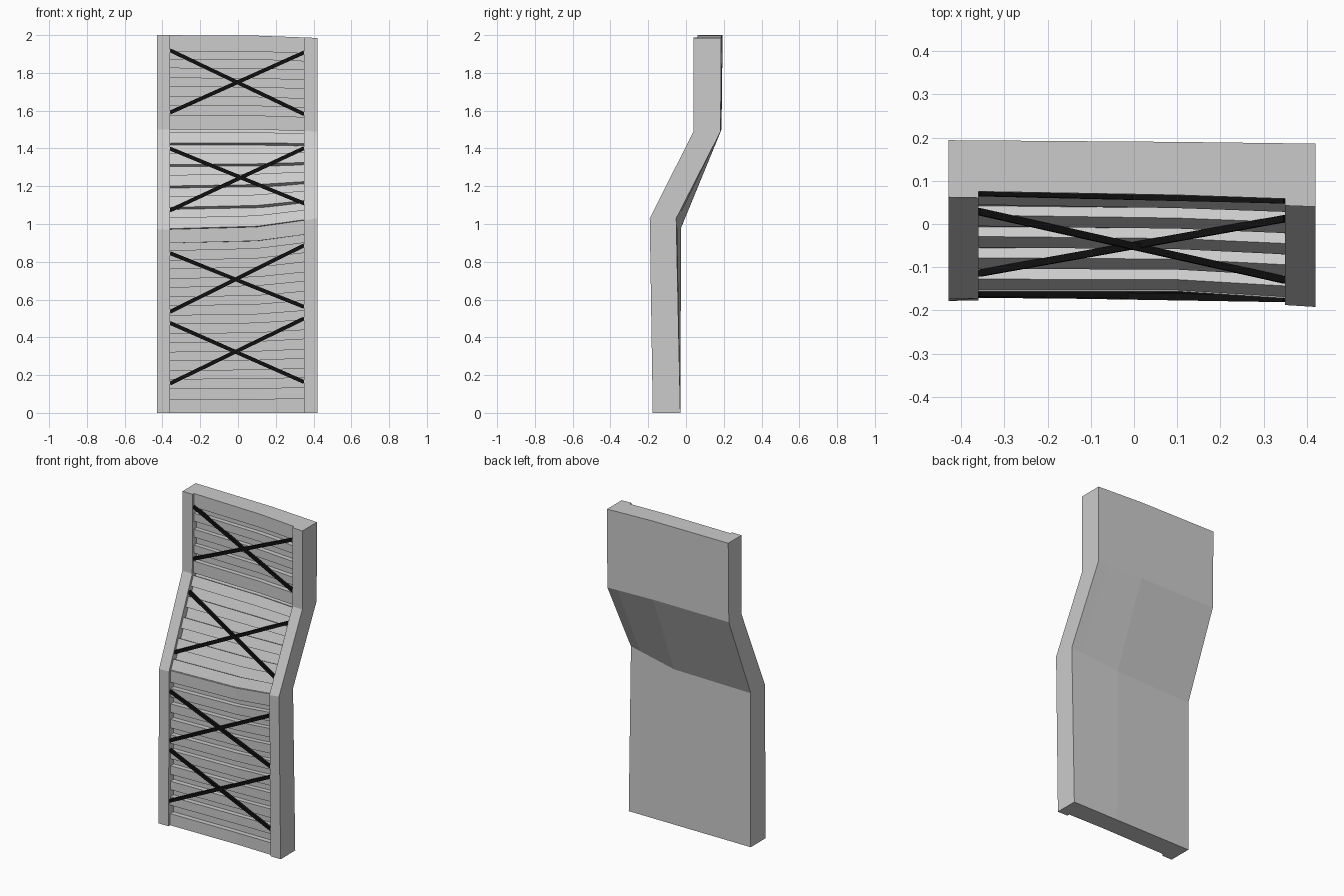
import bpy, bmesh, math
from mathutils import Vector

if "Cube" in bpy.data.objects:
    bpy.data.objects.remove(bpy.data.objects["Cube"])

# Nominal height knots, and slightly warped side profiles (y, z) at three x stations
KNOTS = [0, 1.0, 1.5, 2.0]
XS = [-0.43, 0.10, 0.42]
FRONT = [[(-.178, 0), (-.172, .97), (.06, 1.5), (.062, 2.0)],
         [(-.170, 0), (-.172, .985), (.05, 1.5), (.052, 1.997)],
         [(-.176, 0), (-.192, 1.03), (.04, 1.49), (.04, 1.985)]]
BACK = [[(-.03, 0), (-.03, .97), (.188, 1.5), (.194, 2.0)],
        [(-.03, 0), (-.026, .98), (.186, 1.5), (.19, 1.997)],
        [(-.03, 0), (-.052, 1.03), (.183, 1.49), (.186, 1.985)]]


def span(values, v):
    i = 0
    while i < len(values) - 2 and v > values[i + 1]:
        i += 1
    return i, (v - values[i]) / (values[i + 1] - values[i])


def surface(table, x, t):
    i, fx = span(XS, x)
    k, ft = span(KNOTS, t)
    a = Vector(table[i][k]).lerp(Vector(table[i][k + 1]), ft)
    b = Vector(table[i + 1][k]).lerp(Vector(table[i + 1][k + 1]), ft)
    p = a.lerp(b, fx)
    return Vector((x, p.x, p.y))


def inset(x, t, depth, mid):
    """Front surface pushed in at right angles to the panel section holding mid."""
    p = surface(FRONT, x, t)
    n = Vector((0, 0.9, -0.44)) if 1.0 < mid < 1.5 else Vector((0, 1, 0))
    return p + n * depth


def through(x, t, f):
    """Point between the front (0) and back (1) surfaces."""
    return surface(FRONT, x, t).lerp(surface(BACK, x, t), f)


def make(name, verts, faces, mat=None):
    me = bpy.data.meshes.new(name)
    me.from_pydata(verts, [], faces)
    bm = bmesh.new()
    bm.from_mesh(me)
    bmesh.ops.recalc_face_normals(bm, faces=bm.faces)
    bm.to_mesh(me)
    bm.free()
    ob = bpy.data.objects.new(name, me)
    bpy.context.collection.objects.link(ob)
    if mat:
        me.materials.append(mat)
    return ob


def block(name, x0, x1, t0, t1, point, d0, d1):
    """Closed slab following the warp, cut at the bends."""
    xs = [x0] + [v for v in XS if x0 < v < x1] + [x1]
    ts = [t0] + [v for v in KNOTS if t0 < v < t1] + [t1]
    nx, nt = len(xs), len(ts)
    verts = [point(x, t, d) for d in (d0, d1) for t in ts for x in xs]
    idx = lambda d, j, i: (d * nt + j) * nx + i
    faces = []
    for j in range(nt - 1):
        for i in range(nx - 1):
            for d in (0, 1):
                faces.append((idx(d, j, i), idx(d, j, i + 1), idx(d, j + 1, i + 1), idx(d, j + 1, i)))
    for i in range(nx - 1):
        for j in (0, nt - 1):
            faces.append((idx(0, j, i), idx(0, j, i + 1), idx(1, j, i + 1), idx(1, j, i)))
    for j in range(nt - 1):
        for i in (0, nx - 1):
            faces.append((idx(0, j, i), idx(0, j + 1, i), idx(1, j + 1, i), idx(1, j, i)))
    return make(name, verts, faces)


# Side rails and recessed back panel
L, R = -0.36, 0.35
block("left_rail", XS[0], L, 0, 2, through, 0, 1)
block("right_rail", R, XS[2], 0, 2, through, 0, 1)
block("back_panel", L, R, 0, 2, through, 0.33, 1)

# Wide cross bars at the ends and bends
for n, (a, b) in {"bottom_bar": (0, .075), "lower_bend_bar": (.925, 1.0),
                  "upper_bend_bar": (1.5, 1.575), "top_bar": (1.915, 2.0)}.items():
    block(n, L, R, a, b, through, 0.11, 0.36)

# Narrow slats in each of the three sections
slats = [(.13 + .1 * i, .055) for i in range(8)]
slats += [(1.01 + .107 * i, .055) for i in range(5)]
slats += [(1.625 + .1 * i, .05) for i in range(3)]
for t, h in slats:
    m = t + h / 2
    block("slat", L, R, t, t + h, lambda x, tt, d: inset(x, tt, d, m), 0.016, 0.055)

# Dark crossed braces
dark = bpy.data.materials.new("dark_brace")
dark.diffuse_color = (0.005, 0.005, 0.005, 1)
dark.use_nodes = True
dark.node_tree.nodes["Principled BSDF"].inputs["Base Color"].default_value = dark.diffuse_color


def brace(a, b, w=0.01):
    d = (b - a).normalized()
    side = d.cross(Vector((0, 1, 0))).normalized() * w
    out = side.cross(d).normalized() * w * 0.8
    ring = [side + out, out - side, -side - out, side - out]
    verts = [p + r for p in (a, b) for r in ring]
    faces = [(0, 1, 2, 3), (7, 6, 5, 4)] + [(i, (i + 1) % 4, (i + 1) % 4 + 4, i + 4) for i in range(4)]
    make("brace", verts, faces, dark)


for lo, hi in [(.16, .49), (.55, .87), (1.10, 1.41), (1.59, 1.92)]:
    m = (lo + hi) / 2
    for s, e in ((lo, hi), (hi, lo)):
        brace(inset(L, s, 0.013, m), inset(R, e, 0.013, m))
